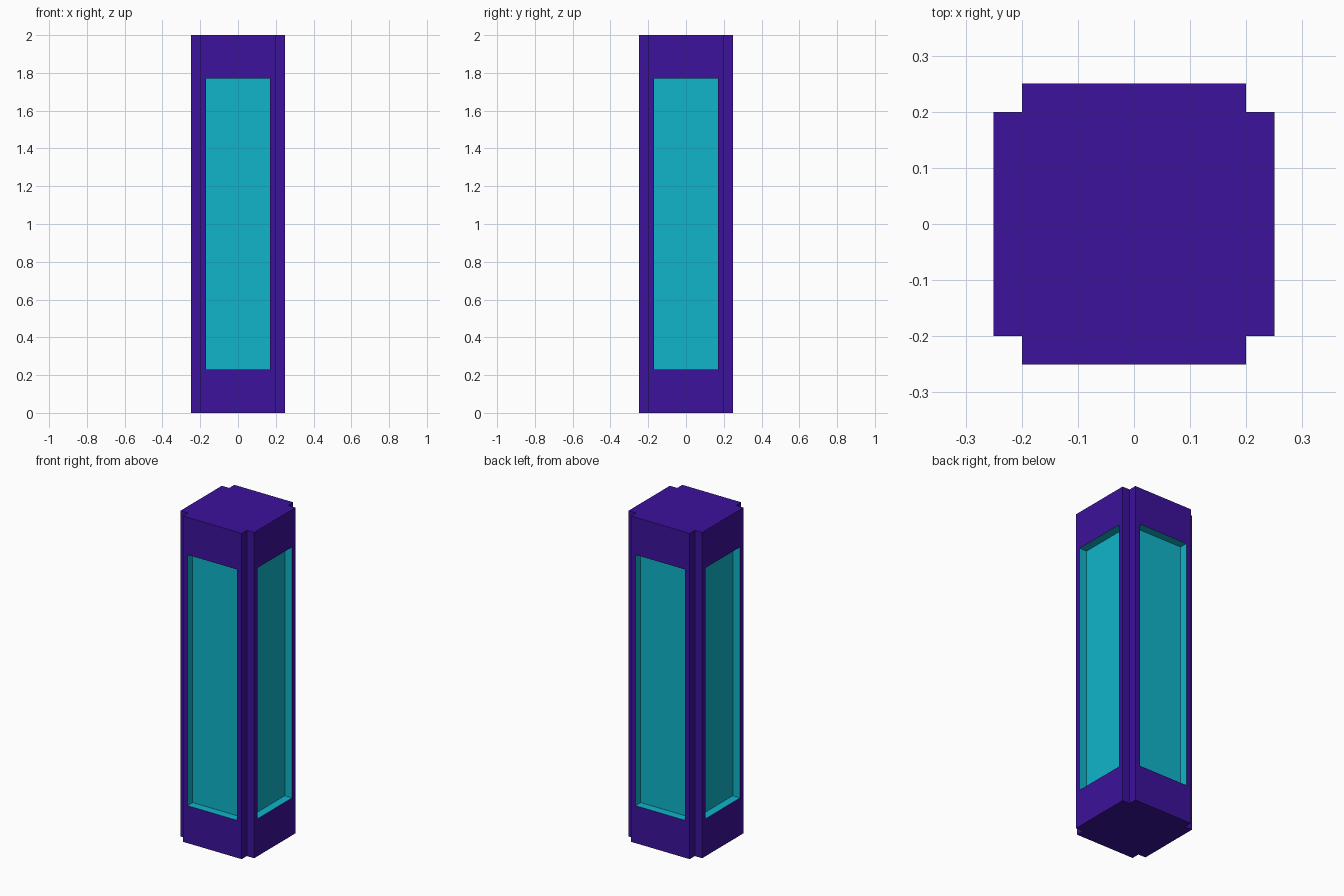
import bpy, bmesh
from mathutils import Vector

if "Cube" in bpy.data.objects:
    bpy.data.objects.remove(bpy.data.objects["Cube"])

HEIGHT, OUT, NOTCH = 2.0, 0.25, 0.20
PANEL_W, PANEL_LOW, PANEL_HIGH, DEPTH = 0.155, 0.23, 1.77, 0.05


def material(name, rgb):
    mat = bpy.data.materials.new(name)
    mat.diffuse_color = (*rgb, 1.0)
    mat.use_nodes = True
    mat.node_tree.nodes["Principled BSDF"].inputs["Base Color"].default_value = mat.diffuse_color
    return mat


mesh = bpy.data.meshes.new("pillar")
pillar = bpy.data.objects.new("pillar", mesh)
bpy.context.collection.objects.link(pillar)
mesh.materials.append(material("purple_shell", (0.045, 0.006, 0.33)))
mesh.materials.append(material("teal_panel", (0.005, 0.46, 0.59)))

bm = bmesh.new()

# Notched square profile: one corner's three points turned through four quarters
corner = [(OUT, NOTCH), (NOTCH, NOTCH), (NOTCH, OUT)]
profile = []
for quarter in range(4):
    profile += corner
    corner = [(-y, x) for x, y in corner]

# Extrude the profile into the pillar body
base = bm.faces.new([bm.verts.new((x, y, 0)) for x, y in profile])
top = bmesh.ops.extrude_face_region(bm, geom=[base], use_keep_orig=True)["geom"]
bmesh.ops.translate(bm, vec=(0, 0, HEIGHT),
                    verts=[v for v in top if isinstance(v, bmesh.types.BMVert)])
bmesh.ops.recalc_face_normals(bm, faces=bm.faces[:])
bm.normal_update()

# Recessed teal panel in each of the four broad sides
sides = [f for f in bm.faces if abs(f.normal.z) < 0.1
         and max(abs(c) for c in f.calc_center_median().xy) > OUT - 0.01]
for side in sides:
    normal = Vector(side.normal)
    bmesh.ops.inset_individual(bm, faces=[side], thickness=NOTCH - PANEL_W)
    for v in side.verts:
        v.co.z = PANEL_HIGH if v.co.z > HEIGHT / 2 else PANEL_LOW
    panel = bmesh.ops.extrude_discrete_faces(bm, faces=[side])["faces"][0]
    bmesh.ops.translate(bm, vec=-normal * DEPTH, verts=panel.verts[:])
    for edge in panel.edges:
        for face in edge.link_faces:
            face.material_index = 1

bmesh.ops.recalc_face_normals(bm, faces=bm.faces[:])
bm.to_mesh(mesh)
bm.free()
